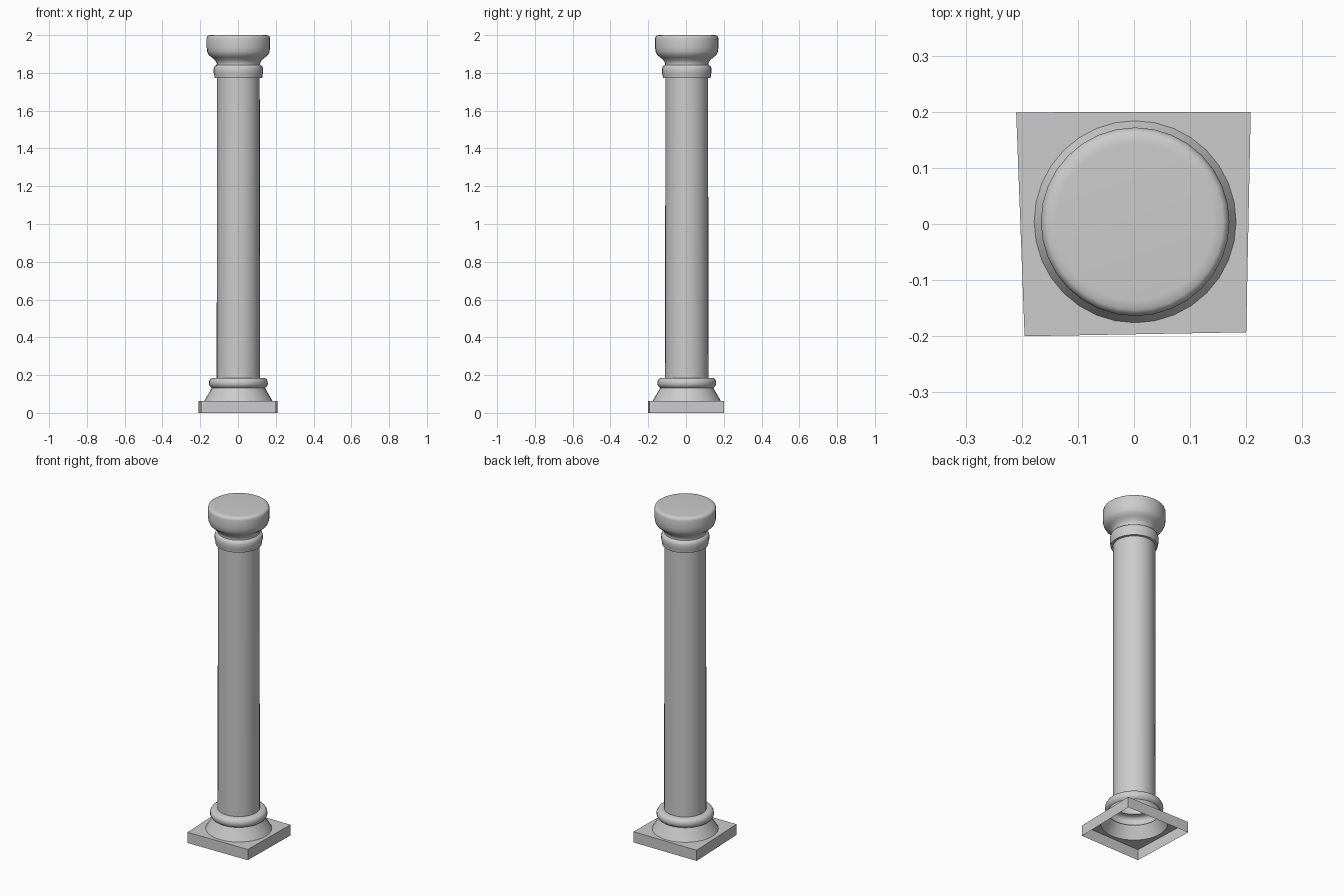
import bpy, bmesh
from math import cos, sin, tau

cube = bpy.data.objects.get("Cube")
if cube:
    bpy.data.objects.remove(cube, do_unlink=True)

SIDES = 32
CENTRE = (0.002, 0.004)
PLINTH_TOP = 0.064
FOOT_RADIUS = 0.18

stone = bpy.data.materials.new("pale grey stone")
stone.use_nodes = True
colour = (0.6, 0.6, 0.6, 1)
stone.diffuse_color = colour
stone.node_tree.nodes["Principled BSDF"].inputs["Base Color"].default_value = colour


def finish(name, bm, angle):
    mesh = bpy.data.meshes.new(name)
    bm.to_mesh(mesh)
    bm.free()
    obj = bpy.data.objects.new(name, mesh)
    bpy.context.collection.objects.link(obj)
    mesh.materials.append(stone)
    bpy.ops.object.select_all(action="DESELECT")
    obj.select_set(True)
    bpy.context.view_layer.objects.active = obj
    if angle:
        bpy.ops.object.shade_smooth_by_angle(angle=angle)
    return obj


def ring(bm, r, z):
    return [bm.verts.new((CENTRE[0] + r * cos(tau * i / SIDES),
                          CENTRE[1] + r * sin(tau * i / SIDES), z))
            for i in range(SIDES)]


def lathe(name, profile, cap_top=False):
    """Turn (radius, height) points, listed upwards, into an open shell."""
    bm = bmesh.new()
    rings = [ring(bm, r, z) for r, z in profile]
    for low, high in zip(rings, rings[1:]):
        for i in range(SIDES):
            j = (i + 1) % SIDES
            bm.faces.new((low[i], low[j], high[j], high[i]))
    if cap_top:
        bm.faces.new(rings[-1])
    return finish(name, bm, 0.85)


# Plinth: slightly skewed slab, open below, with a round hole under the column
bm = bmesh.new()
corners = [(-0.195, -0.2), (0.2, -0.193), (0.208, 0.2), (-0.21, 0.199)]
low = [bm.verts.new((x, y, 0)) for x, y in corners]
high = [bm.verts.new((x, y, PLINTH_TOP)) for x, y in corners]
hole = ring(bm, FOOT_RADIUS, PLINTH_TOP)
rim = [bm.edges.new((loop[i - 1], loop[i]))
       for loop in (high, hole) for i in range(len(loop))]
bmesh.ops.triangle_fill(bm, edges=rim, use_beauty=True, normal=(0, 0, 1))
for i in range(4):
    j = (i + 1) % 4
    bm.faces.new((low[i], low[j], high[j], high[i]))
finish("plinth", bm, 0)

# Base: flared foot with a rounded ring above it
lathe("base", [(FOOT_RADIUS, PLINTH_TOP), (0.168, 0.085), (0.152, 0.112),
               (0.141, 0.133), (0.15, 0.14), (0.156, 0.152), (0.155, 0.168),
               (0.148, 0.18), (0.137, 0.185), (0.115, 0.186)])

# Shaft
lathe("shaft", [(0.115, 0.186), (0.113, 1.775)])

# Capital: collar, narrow neck, flare and thick rounded disc
lathe("capital", [(0.113, 1.772), (0.126, 1.773), (0.128, 1.79), (0.131, 1.803),
                  (0.131, 1.822), (0.126, 1.836), (0.115, 1.842), (0.114, 1.85),
                  (0.124, 1.868), (0.141, 1.882), (0.157, 1.895), (0.165, 1.912),
                  (0.168, 1.935), (0.168, 1.982), (0.165, 1.993), (0.157, 1.999),
                  (0.14, 2.0)], cap_top=True)
